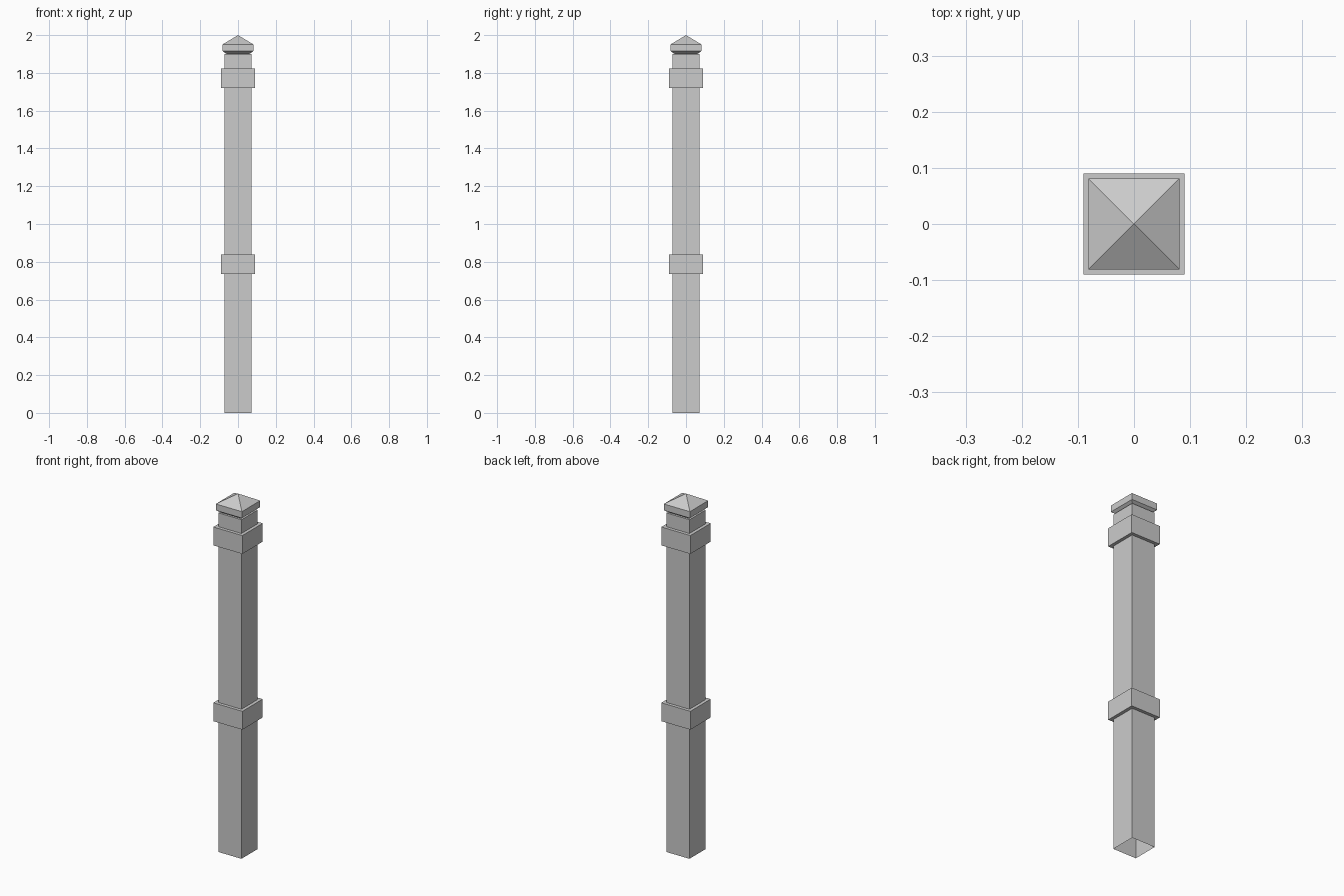
import bpy
import bmesh

cube = bpy.data.objects.get("Cube")
if cube:
    bpy.data.objects.remove(cube, do_unlink=True)

grey = bpy.data.materials.new("plain_grey")
grey.use_nodes = True
colour = (0.6, 0.6, 0.6, 1)
grey.diffuse_color = colour
grey.node_tree.nodes["Principled BSDF"].inputs["Base Color"].default_value = colour


def square_part(name, profile, close_bottom=True):
    """Stack square rings of (half width, height); zero width makes a point."""
    bm = bmesh.new()
    rings = []
    for half, z in profile:
        if half == 0:
            rings.append([bm.verts.new((0, 0, z))] * 4)
        else:
            rings.append([bm.verts.new((x * half, y * half, z))
                          for x, y in ((-1, -1), (1, -1), (1, 1), (-1, 1))])
    for low, high in zip(rings, rings[1:]):
        for i in range(4):
            j = (i + 1) % 4
            corners = [low[i], low[j], high[j], high[i]]
            bm.faces.new(list(dict.fromkeys(corners)))
    if close_bottom:
        bm.faces.new(rings[0][::-1])
    if profile[-1][0] > 0:
        bm.faces.new(rings[-1])
    mesh = bpy.data.meshes.new(name)
    bm.to_mesh(mesh)
    bm.free()
    mesh.materials.append(grey)
    obj = bpy.data.objects.new(name, mesh)
    bpy.context.collection.objects.link(obj)
    return obj


# Hollow shaft, open at the foot
square_part("post_shaft", [(0.072, 0), (0.072, 1.9)], close_bottom=False)

# Collars around the shaft
for name, base in (("lower_collar", 0.735), ("upper_collar", 1.72)):
    square_part(name, [(0.09, base), (0.09, base + 0.103)])

# Pyramid cap with a bevelled underside
square_part("post_cap", [(0.06, 1.9), (0.081, 1.915), (0.081, 1.951), (0, 2)])
